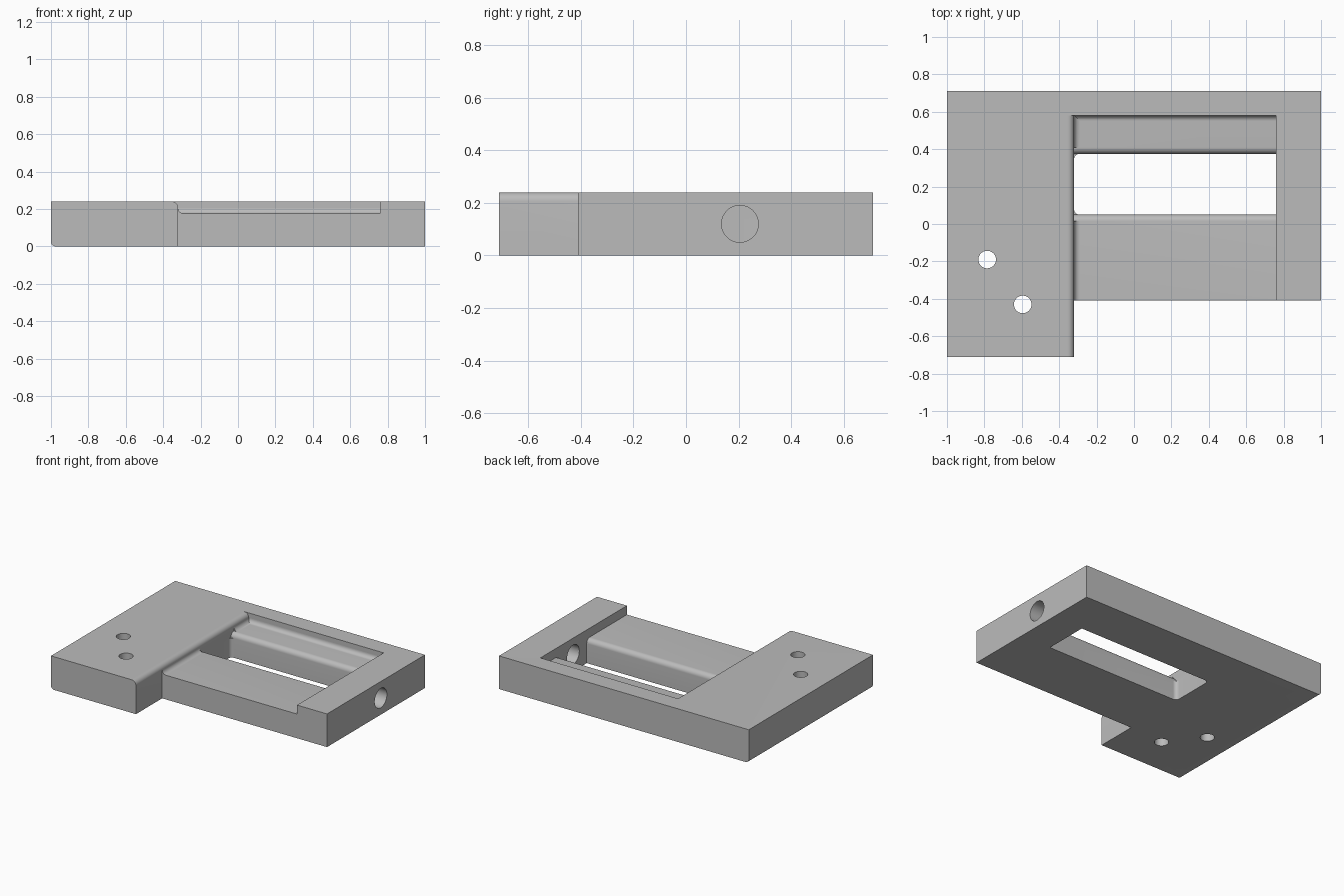
import bpy, bmesh, math
from mathutils import Vector

cube = bpy.data.objects.get("Cube")
if cube:
    bpy.data.objects.remove(cube, do_unlink=True)

gray = bpy.data.materials.new("plain gray")
gray.use_nodes = True
gray.diffuse_color = (0.5, 0.5, 0.5, 1)
gray.node_tree.nodes["Principled BSDF"].inputs["Base Color"].default_value = (0.5, 0.5, 0.5, 1)

HEIGHT, FLOOR = 0.24, 0.175
X0, X1 = -0.32, 0.76          # recess ends
Y_FRONT, Y_BACK = -0.41, 0.58  # recess sides
W0, W1 = 0.05, 0.375          # window sides


def arc(cx, cy, r, a0, a1, n=10):
    angles = [math.radians(a0 + (a1 - a0) * i / n) for i in range(n + 1)]
    return [(cx + r * math.cos(a), cy + r * math.sin(a)) for a in angles]


def prism(name, profile, axis, lo, hi):
    """Extrude a 2D profile along an axis; its coordinates fill the other two."""
    def place(p, d):
        v = list(p)
        v.insert("xyz".index(axis), d)
        return Vector(v)
    bm = bmesh.new()
    face = bm.faces.new([bm.verts.new(place(p, lo)) for p in profile])
    new = bmesh.ops.extrude_face_region(bm, geom=[face])["geom"]
    offset = place((0, 0), hi - lo)
    bmesh.ops.translate(bm, vec=offset, verts=[g for g in new if isinstance(g, bmesh.types.BMVert)])
    bmesh.ops.recalc_face_normals(bm, faces=bm.faces)
    mesh = bpy.data.meshes.new(name)
    bm.to_mesh(mesh)
    bm.free()
    mesh.materials.append(gray)
    obj = bpy.data.objects.new(name, mesh)
    bpy.context.collection.objects.link(obj)
    return obj


def rect(a0, a1, b0, b1):
    return [(a0, b0), (a1, b0), (a1, b1), (a0, b1)]


def combine(target, tool, operation="DIFFERENCE"):
    tool.hide_render = True
    bpy.context.view_layer.objects.active = target
    mod = target.modifiers.new(tool.name, "BOOLEAN")
    mod.operation, mod.object, mod.solver = operation, tool, "EXACT"
    bpy.ops.object.modifier_apply(modifier=mod.name)
    bpy.data.objects.remove(tool, do_unlink=True)


# Plate with one rounded lower edge
r = 0.025
plate = prism("bracket_plate", arc(-1 + r, r, r, 270, 180) + [(-1, HEIGHT), (1, HEIGHT), (1, 0)],
              "y", -0.71, 0.71)

# Notch that leaves the projecting foot
combine(plate, prism("front_notch", rect(X0, 1.2, -0.1, 0.4), "y", -0.9, Y_FRONT))

# Shallow recess with rounded lip and floor fillet at its left wall
recess = [(X1, 0.4), (X0 - 0.035, 0.4)]
recess += arc(X0 - 0.035, 0.205, 0.035, 90, 0)
recess += arc(X0 + 0.03, 0.205, 0.03, 180, 270)[1:] + [(X1, FLOOR)]
combine(plate, prism("recess", recess, "y", -0.9, Y_BACK))

# Fillet along the back wall of the recess
strip = arc(Y_BACK - 0.03, 0.205, 0.03, 270, 360)
strip += [(0.6, 0.205), (0.6, 0.15), (0.55, 0.15)]
combine(plate, prism("back_fillet", strip, "x", X0 - 0.02, X1 + 0.02), "UNION")

# Through window with rounded upper edges
r = 0.035
window = [(W0, -0.1), (W1, -0.1)]
window += arc(W1 + r, FLOOR - r, r, 180, 90)
window += [(W1 + r, 0.23), (W0 - r, 0.23)]
window += arc(W0 - r, FLOOR - r, r, 90, 0)
combine(plate, prism("window", window, "x", X0, X1))

# Filleted vertical corners at the left end of the window
r = 0.028
for wall, side in ((W0, 1), (W1, -1)):
    corner = [(x, wall + side * y) for x, y in arc(X0 + r, r, r, 180, 270)]
    corner += [(X0 + r, wall - side * 0.02), (X0 - 0.02, wall - side * 0.02), (X0 - 0.02, wall + side * r)]
    combine(plate, prism("corner_fillet", corner, "z", 0, 0.14), "UNION")

# Two vertical screw holes and the bore through the right end
for x, y in ((-0.785, -0.19), (-0.595, -0.43)):
    combine(plate, prism("screw_hole", arc(x, y, 0.047, 0, 360, 40)[:-1], "z", -0.1, 0.4))
combine(plate, prism("end_bore", arc(0.205, 0.12, 0.07, 0, 360, 48)[:-1], "x", 0.6, 1.2))

bpy.ops.object.select_all(action="DESELECT")
plate.select_set(True)
bpy.context.view_layer.objects.active = plate
bpy.ops.object.shade_smooth_by_angle(angle=math.radians(30))
